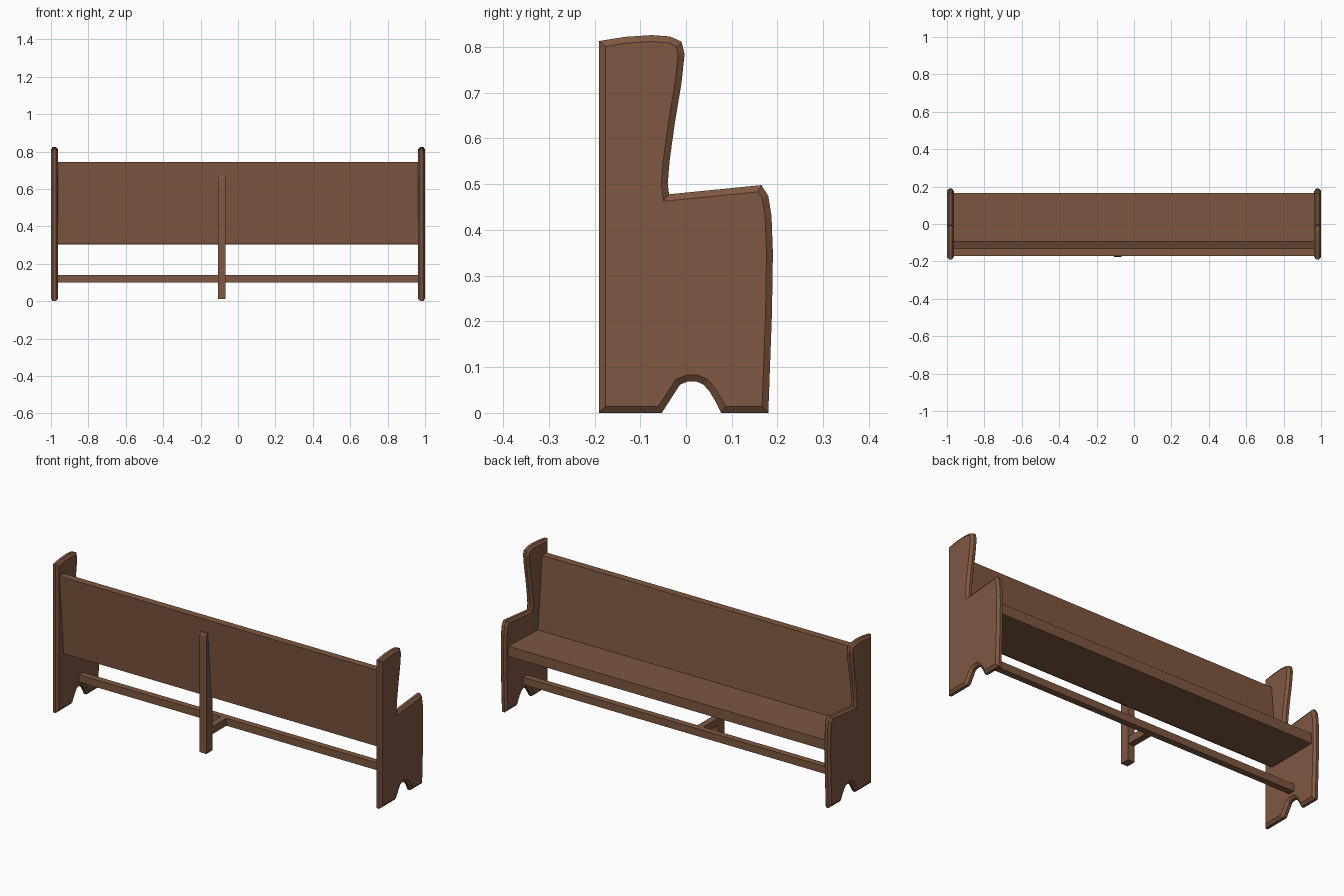
import bpy
import bmesh
from mathutils import Vector

if "Cube" in bpy.data.objects:
    bpy.data.objects.remove(bpy.data.objects["Cube"], do_unlink=True)

wood = bpy.data.materials.new("brown wood")
wood.use_nodes = True
WOOD = (0.21, 0.096, 0.053, 1)
wood.diffuse_color = WOOD
wood.node_tree.nodes["Principled BSDF"].inputs["Base Color"].default_value = WOOD


def inset(points, d):
    """Move every side of a closed profile inward by d, with mitred corners."""
    pts = [Vector(p) for p in points]
    result = []
    for i, p in enumerate(pts):
        a = (p - pts[i - 1]).normalized()
        b = (pts[(i + 1) % len(pts)] - p).normalized()
        na, nb = Vector((-a.y, a.x)), Vector((-b.y, b.x))
        result.append(p + (na + nb) * d / (1 + na.dot(nb)))
    return result


def loft(name, sections):
    """Join matching (x, profile) sections, profiles in y and z, into a solid."""
    bm = bmesh.new()
    rings = [[bm.verts.new((x, p[0], p[1])) for p in prof] for x, prof in sections]
    n = len(rings[0])
    for r, s in zip(rings, rings[1:]):
        for i in range(n):
            j = (i + 1) % n
            bm.faces.new((r[i], r[j], s[j], s[i]))
    bm.faces.new(rings[0])
    bm.faces.new(rings[-1])
    bmesh.ops.recalc_face_normals(bm, faces=bm.faces)
    mesh = bpy.data.meshes.new(name)
    bm.to_mesh(mesh)
    bm.free()
    mesh.materials.append(wood)
    obj = bpy.data.objects.new(name, mesh)
    bpy.context.collection.objects.link(obj)
    return obj


def prism(name, x0, x1, profile):
    return loft(name, [(x0, profile), (x1, profile)])


def rect(y0, y1, z0, z1):
    return [(y0, z0), (y1, z0), (y1, z1), (y0, z1)]


# End panel outline, counter-clockwise: foot arch, arm, wing, straight rear edge
outline = [
    (-0.19, 0), (-0.053, 0), (-0.013, 0.062), (0.005, 0.069), (0.022, 0.069),
    (0.038, 0.062), (0.052, 0.046), (0.064, 0.026), (0.077, 0),
    (0.18, 0), (0.188, 0.22), (0.19, 0.35), (0.187, 0.43), (0.18, 0.474),
    (0.165, 0.498), (-0.037, 0.478), (-0.04, 0.5), (-0.036, 0.55),
    (-0.025, 0.63), (-0.01, 0.72), (-0.003, 0.785), (-0.01, 0.812),
    (-0.035, 0.823), (-0.075, 0.826), (-0.135, 0.822), (-0.19, 0.813),
]
face = inset(outline, 0.014)
INNER, OUTER, CHAMFER = 0.963, 1.0, 0.011
for side, name in ((1, "left_end_panel"), (-1, "right_end_panel")):
    loft(name, [(side * INNER, face), (side * (INNER + CHAMFER), outline),
                (side * (OUTER - CHAMFER), outline), (side * OUTER, face)])

# Long boards between the end panels
prism("backrest", -INNER, INNER,
      [(-0.135, 0.308), (-0.09, 0.308), (-0.13, 0.745), (-0.17, 0.745)])
prism("seat", -INNER, INNER,
      [(-0.125, 0.303), (0.165, 0.305), (0.165, 0.36), (-0.1, 0.35)])
prism("stretcher_rail", -INNER, INNER, rect(0, 0.035, 0.1, 0.14))

# Rear support, wedge-shaped to meet the leaning backrest, tied to the rail
prism("rear_support", -0.108, -0.068,
      [(-0.177, 0.013), (-0.125, 0.013), (-0.125, 0.31), (-0.16, 0.672),
       (-0.171, 0.672), (-0.177, 0.655)])
prism("support_tie", -0.106, -0.07, rect(-0.127, 0.002, 0.1, 0.14))
